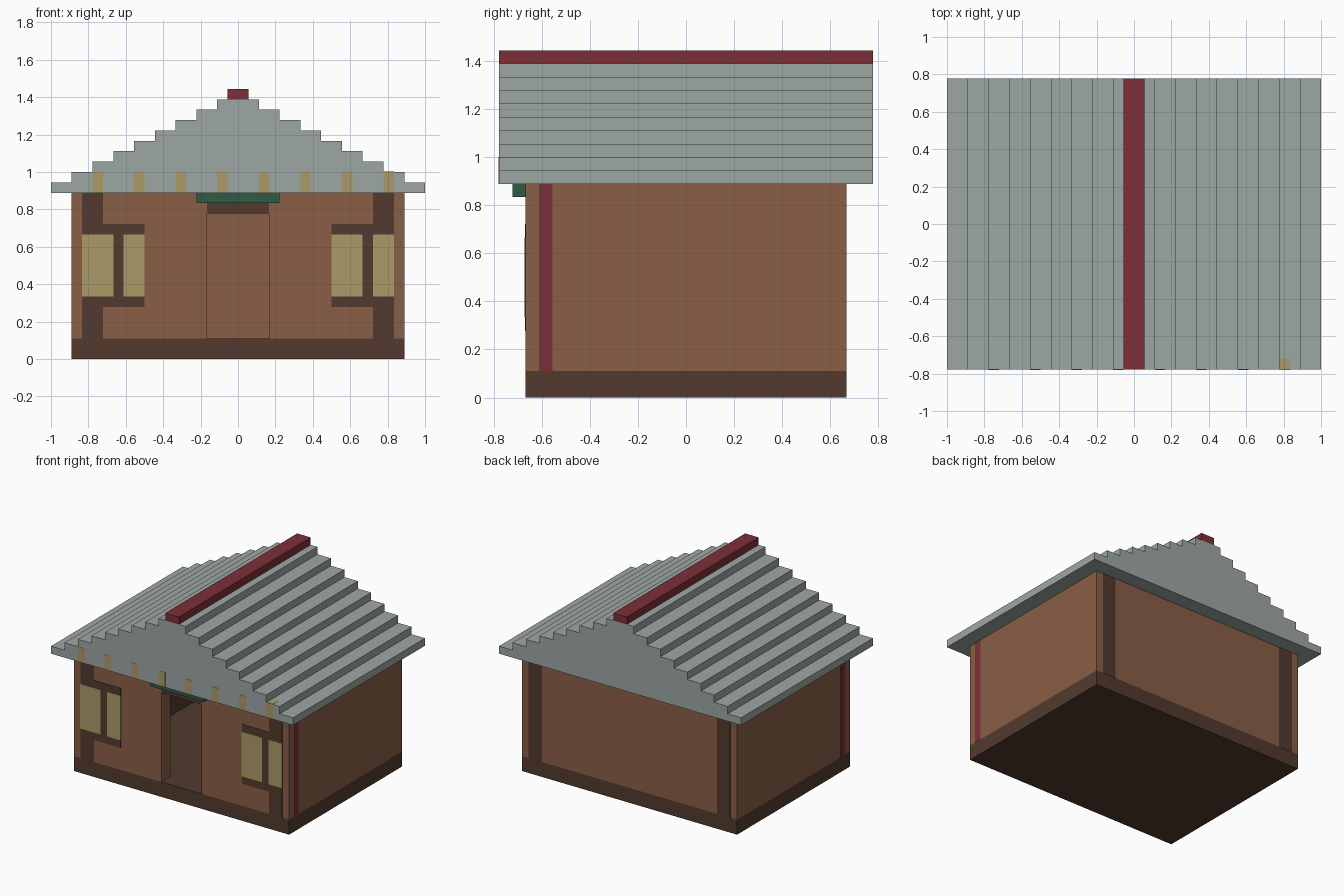
import bpy, bmesh

if "Cube" in bpy.data.objects:
    bpy.data.objects.remove(bpy.data.objects["Cube"])

U = 1 / 18   # one block of the stepped, block-built style
E = 0.03     # tiny relief (in blocks) for surface trim


def material(name, hex_code):
    m = bpy.data.materials.new(name)
    rgb = [int(hex_code[i:i + 2], 16) / 255 for i in (0, 2, 4)]
    lin = [c / 12.92 if c <= 0.04045 else ((c + 0.055) / 1.055) ** 2.4 for c in rgb]
    m.diffuse_color = (*lin, 1)
    m.use_nodes = True
    m.node_tree.nodes["Principled BSDF"].inputs["Base Color"].default_value = m.diffuse_color
    return m


WALL = material("wall_brown", "8A5E46")
DARK = material("dark_timber", "523A2E")
ROOF = material("roof_grey", "9EA7A5")
RED = material("dark_red", "7C3037")
PANE = material("pane_yellow", "AC9A68")
GREEN = material("awning_green", "2F5A45")


def finish(name, bm, mat):
    bmesh.ops.recalc_face_normals(bm, faces=bm.faces)
    me = bpy.data.meshes.new(name)
    bm.to_mesh(me)
    bm.free()
    me.materials.append(mat)
    ob = bpy.data.objects.new(name, me)
    bpy.context.collection.objects.link(ob)
    return ob


def box(name, x, y, z, mat):
    """Box from (min, max) ranges in blocks."""
    bm = bmesh.new()
    bmesh.ops.create_cube(bm, size=1)
    for v in bm.verts:
        v.co = [U * r[0 if c < 0 else 1] for r, c in zip((x, y, z), v.co)]
    return finish(name, bm, mat)


# Foundation and floor
box("foundation", (-16, 16), (-12, 12), (0, 2), DARK)

# Walls around a hollow room, with an open doorway
box("back_wall", (-16, 16), (10, 12), (2, 16), WALL)
for s, side in ((-1, "left"), (1, "right")):
    def rng(a, b):
        return tuple(sorted((s * a, s * b)))
    box(side + "_wall", rng(14, 16), (-10, 10), (2, 16), WALL)
    box(side + "_inner_lining", rng(13, 14), (-10, 10), (2, 16), DARK)
    box(side + "_front_wall", rng(3, 16), (-12, -10), (2, 16), WALL)
    box(side + "_red_stripe", rng(15.5, 16 + E), (-11, -10), (2, 16), RED)
    # Timber posts on the front and back
    box(side + "_front_post", rng(13, 15), (-12 - E, -11), (2, 16), DARK)
    box(side + "_back_post", rng(13, 15), (11, 12 + E), (2, 16), DARK)
    # Window frame
    box(side + "_window_frame", rng(9, 15), (-12 - 1.5 * E, -11), (5, 13), DARK)

# Window panes
for i, x in enumerate(((-15, -12), (-11, -9), (9, 12), (13, 15))):
    box(f"window_pane_{i + 1}", x, (-12 - 2.5 * E, -11), (6, 12), PANE)

# Door header and awning
box("door_header_wall", (-3, 3), (-12, -10), (15, 16), WALL)
box("door_lintel", (-3, 3), (-12, -10), (14, 15), DARK)
box("door_awning", (-4, 4), (-13, -12), (15, 16), GREEN)

# Stepped gable roof, profile extruded front to back
right = []
for i in range(9):
    right += [(18 - 2 * i, 16 + i), (18 - 2 * i, 17 + i)]
profile = right + [(-x, z) for x, z in reversed(right)]
bm = bmesh.new()
face = bm.faces.new([bm.verts.new((x * U, -14 * U, z * U)) for x, z in profile])
ext = bmesh.ops.extrude_face_region(bm, geom=[face])
bmesh.ops.translate(bm, vec=(0, 28 * U, 0),
                    verts=[g for g in ext["geom"] if isinstance(g, bmesh.types.BMVert)])
finish("stepped_roof", bm, ROOF)
box("roof_ridge", (-1, 1), (-14, 14), (25, 26), RED)

# Rafter ends showing along the front gable
for i, x in enumerate(range(-14, 15, 4)):
    top = 18 + E if x == 14 else 18
    box(f"rafter_end_{i + 1}", (x, x + 1), (-14 - E, -13), (16, top), PANE)
